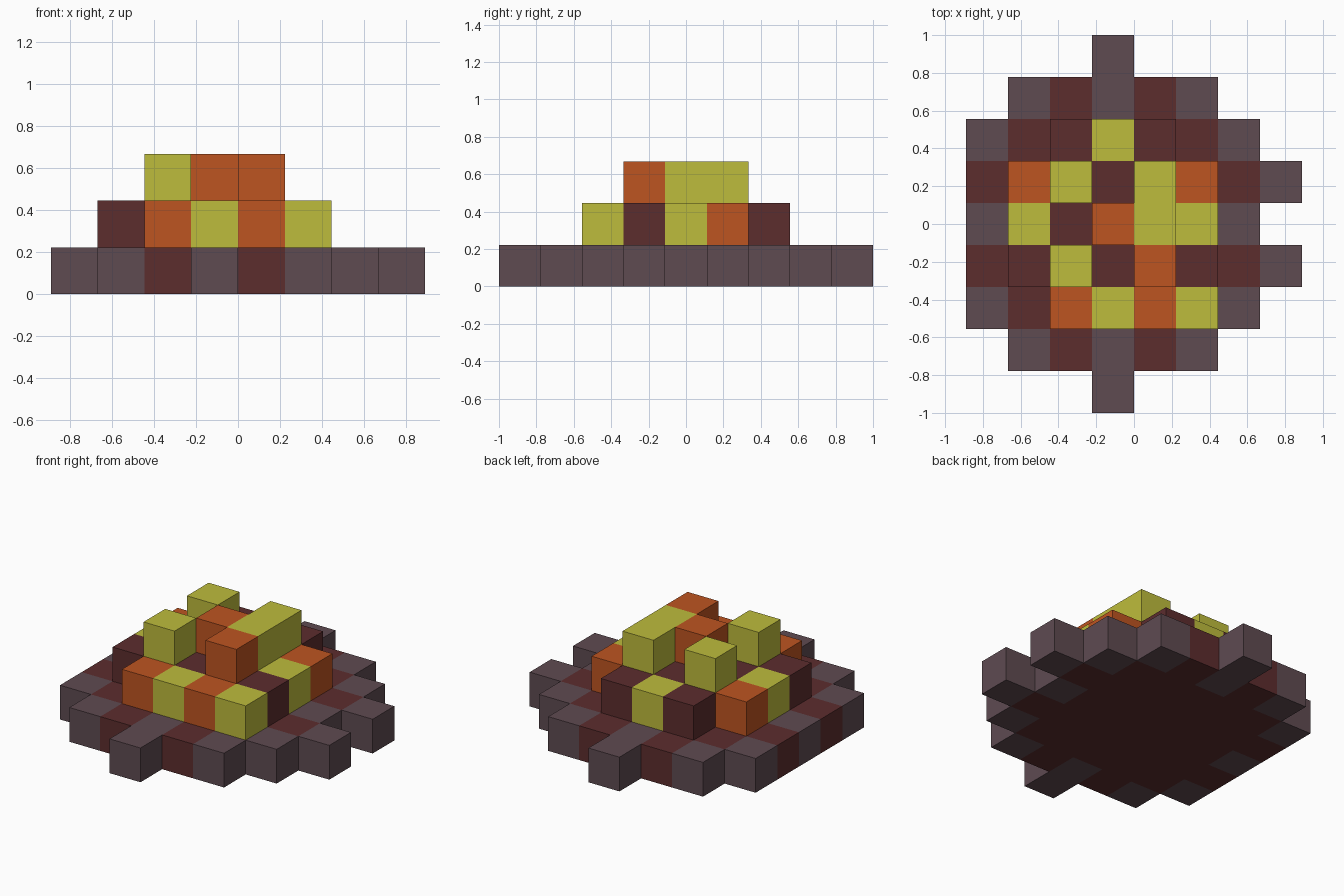
import bpy
import bmesh
from mathutils import Vector

cube = bpy.data.objects.get("Cube")
if cube:
    bpy.data.objects.remove(cube, do_unlink=True)

S = 2 / 9  # edge length of one block

# Flat colours (linear)
COLOURS = {
    "G": ("ash_grey", (0.114, 0.070, 0.083)),
    "D": ("dark_maroon", (0.107, 0.026, 0.027)),
    "O": ("ember_orange", (0.515, 0.089, 0.015)),
    "Y": ("sulphur_yellow", (0.515, 0.503, 0.045)),
}
materials = []
for name, rgb in COLOURS.values():
    mat = bpy.data.materials.new(name)
    mat.use_nodes = True
    mat.diffuse_color = (*rgb, 1)
    bsdf = mat.node_tree.nodes["Principled BSDF"]
    bsdf.inputs["Base Color"].default_value = (*rgb, 1)
    bsdf.inputs["Roughness"].default_value = 0.9
    materials.append(mat)
SLOT = {key: i for i, key in enumerate(COLOURS)}

# Block maps for each storey: rows run back to front, columns run -x to +x
LAYERS = {
    "base_layer": [
        "...G....",
        ".GDGDG..",
        "GDDDDDG.",
        "DDDDDDDG",
        "GDDDDDG.",
        "DDDDDDDG",
        "GDDDDDG.",
        ".GDGDG..",
        "...G....",
    ],
    "middle_layer": [
        "........",
        "........",
        "..DYD...",
        ".OODOO..",
        ".YDOOY..",
        ".DODOD..",
        "..OYOY..",
        "........",
        "........",
    ],
    "top_blocks": [
        "........",
        "........",
        "........",
        "..Y.Y...",
        "...OY...",
        "..Y.O...",
        "........",
        "........",
        "........",
    ],
}

# Every filled cell, keyed by column, row and storey
blocks = {}
for k, rows in enumerate(LAYERS.values()):
    for r, row in enumerate(rows):
        for c, key in enumerate(row):
            if key != ".":
                blocks[c, 8 - r, k] = key

DIRECTIONS = [Vector(d) for d in
              ((1, 0, 0), (-1, 0, 0), (0, 1, 0), (0, -1, 0), (0, 0, 1), (0, 0, -1))]


def build_layer(name, storey):
    """Build the outer skin of one storey, leaving out faces between blocks."""
    bm = bmesh.new()
    for cell, key in blocks.items():
        if cell[2] != storey:
            continue
        centre = Vector((cell[0] - 3.5, cell[1] - 4, cell[2] + 0.5))
        for n in DIRECTIONS:
            if tuple(int(a + b) for a, b in zip(cell, n)) in blocks:
                continue
            u = Vector((n.y, n.z, n.x))
            v = n.cross(u)
            corners = [centre + (n + a * u + b * v) / 2
                       for a, b in ((-1, -1), (1, -1), (1, 1), (-1, 1))]
            face = bm.faces.new([bm.verts.new(p * S) for p in corners])
            face.material_index = SLOT[key]
    bmesh.ops.remove_doubles(bm, verts=bm.verts, dist=0.001)
    mesh = bpy.data.meshes.new(name)
    bm.to_mesh(mesh)
    bm.free()
    for mat in materials:
        mesh.materials.append(mat)
    bpy.context.collection.objects.link(bpy.data.objects.new(name, mesh))


for storey, layer_name in enumerate(LAYERS):
    build_layer(layer_name, storey)
